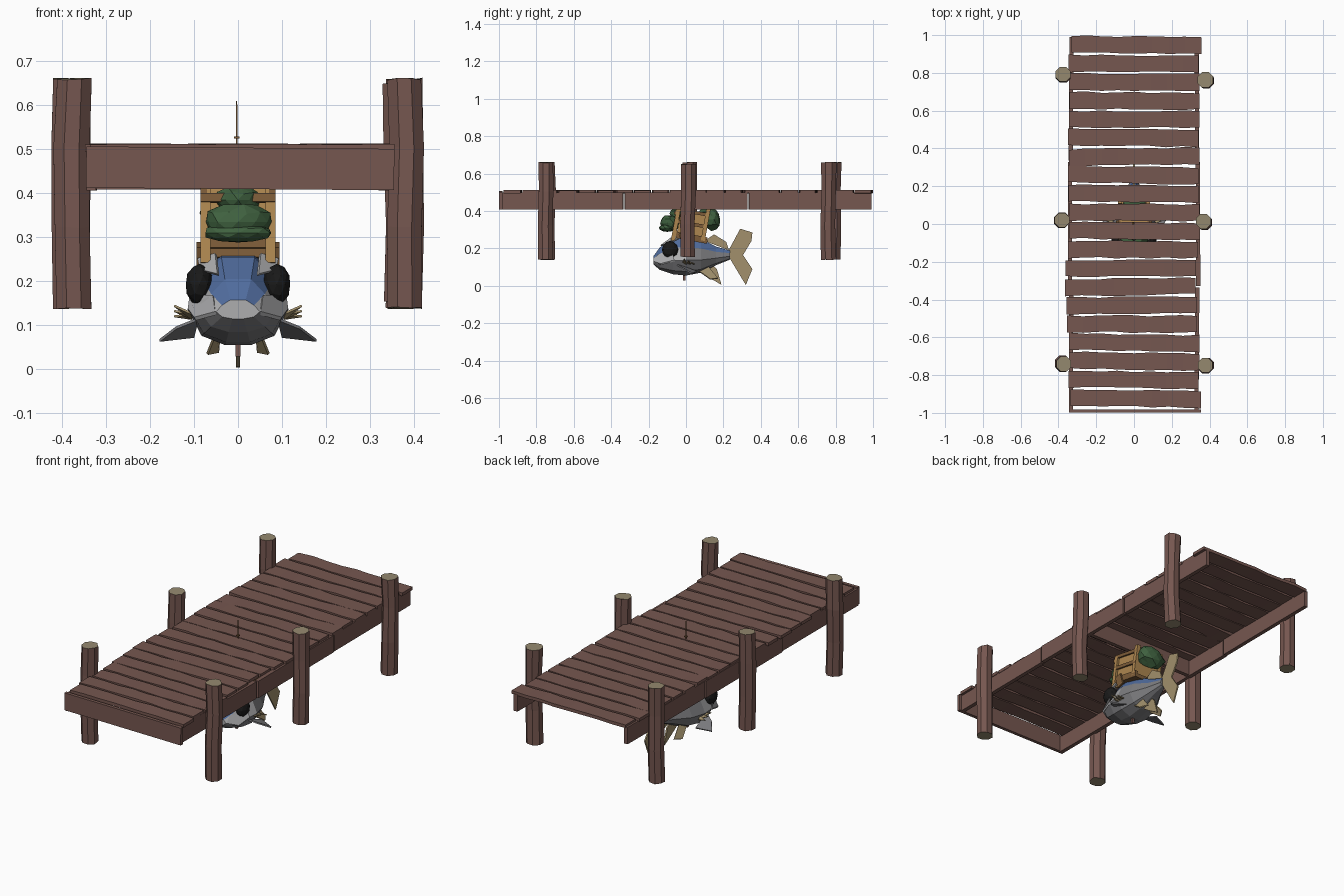
import bpy, bmesh, math, random
from mathutils import Vector, Matrix

random.seed(4)
cube = bpy.data.objects.get("Cube")
if cube:
    bpy.data.objects.remove(cube)


def material(name, r, g, b):
    m = bpy.data.materials.new(name)
    m.use_nodes = True
    m.diffuse_color = (r, g, b, 1)
    m.node_tree.nodes["Principled BSDF"].inputs["Base Color"].default_value = (r, g, b, 1)
    return m


wood = material("brown wood", .18, .095, .08)
cut_wood = material("pale cut wood", .30, .25, .16)
blue = material("blue scales", .08, .15, .34)
grey = material("grey scales", .20, .20, .21)
pale = material("light grey skin", .42, .42, .43)
tan = material("tan fabric", .42, .24, .08)
dark_tan = material("dark leather", .20, .105, .04)
green = material("green cloth", .05, .12, .05)
black = material("black eye", .01, .01, .01)
fin_tan = material("beige fin", .36, .28, .15)


def finish(name, bm, mats):
    bmesh.ops.recalc_face_normals(bm, faces=bm.faces)
    mesh = bpy.data.meshes.new(name)
    bm.to_mesh(mesh)
    bm.free()
    for m in mats:
        mesh.materials.append(m)
    ob = bpy.data.objects.new(name, mesh)
    bpy.context.collection.objects.link(ob)
    return ob


def loft(name, rings, mats, rule=None):
    """Skin equal rings of points and close both ends."""
    bm = bmesh.new()
    vs = [[bm.verts.new(p) for p in ring] for ring in rings]
    n = len(vs[0])
    for a, b in zip(vs, vs[1:]):
        for i in range(n):
            j = (i + 1) % n
            bm.faces.new((a[i], a[j], b[j], b[i]))
    bm.faces.new(vs[0])
    bm.faces.new(vs[-1])
    bmesh.ops.recalc_face_normals(bm, faces=bm.faces)
    if rule:
        for f in bm.faces:
            f.material_index = rule(f)
    return finish(name, bm, mats)


def plate(name, pts, thick, mat):
    """Flat outline thickened along its own normal."""
    pts = [Vector(p) for p in pts]
    n = (pts[1] - pts[0]).cross(pts[2] - pts[0]).normalized() * thick / 2
    return loft(name, [[p - n for p in pts], [p + n for p in pts]], [mat])


def box(name, centre, size, mat, rot=(0, 0, 0), taper=1):
    bm = bmesh.new()
    bmesh.ops.create_cube(bm, size=1)
    for v in bm.verts:
        if v.co.z > 0:
            v.co.x *= taper
            v.co.y *= taper
        v.co = Vector(a * b for a, b in zip(v.co, size))
    ob = finish(name, bm, [mat])
    ob.location, ob.rotation_euler = centre, rot
    return ob


def blob(name, centre, size, mat, rough=0.0, subdiv=2):
    bm = bmesh.new()
    bmesh.ops.create_icosphere(bm, subdivisions=subdiv, radius=1)
    for v in bm.verts:
        v.co *= 1 + random.uniform(-rough, rough)
        v.co = Vector(a * b for a, b in zip(v.co, size))
    ob = finish(name, bm, [mat])
    ob.location = centre
    return ob


def jit(a):
    return random.uniform(-a, a)


# Deck planks with ragged long edges
shifts = {0: .015, 7: -.004, 11: -.004, 12: -.018, 13: -.018, 14: -.015, 15: -.012, 19: .008}
for i in range(20):
    y = .948 - .0985 * i
    s = shifts.get(i, 0) + jit(.004)
    tilt = jit(.012)
    rings = []
    for k in range(9):
        t = k / 4 - 1
        x = s + t * .345
        lo, hi = y - .044 + jit(.004) + tilt * t / 2, y + .044 + jit(.004) + tilt * t / 2
        z = .512 + jit(.0015)
        rings.append([(x, lo, z - .017), (x, hi, z - .017), (x, hi, z), (x, lo, z)])
    loft("deck_plank", rings, [wood])

# Side beams in three lengths, front board and middle crossbeam
for side in (-1, 1):
    for k in (-1, 0, 1):
        box("side_beam", (side * (.333 + .006 * (k == 0)), k * .663, .453),
            (.022, .655, .092), wood, (0, 0, jit(.008)))
box("front_board", (.005, -.99, .457), (.70, .018, .094), wood, (0, .008, 0))
box("middle_crossbeam", (0, .045, .453), (.65, .022, .088), wood)

# Eight-sided posts, gently crooked, with pale ends
posts = [(-.375, .79), (.38, .76), (-.382, .02), (.372, .01), (-.375, -.74), (.38, -.75)]
for px, py in posts:
    low, high = (.155, .65) if py == .01 else (.14, .66)
    rings = []
    for t in (0, .35, .7, 1):
        cx, cy, r = px + jit(.004), py + jit(.004), .043 + jit(.002)
        rings.append([(cx + r * math.cos(a), cy + r * math.sin(a), low + t * (high - low) + jit(.003))
                      for a in [math.tau * (j + .5) / 8 for j in range(8)]])
    loft("dock_post", rings, [wood, cut_wood], lambda f: int(abs(f.normal.z) > .8))

# Fish body: one half section mirrored, lofted from snout to tail root
half = [(.35, 1), (.72, .72), (1, .38), (.72, .1), (.25, 0)]
section = half + [(-x, z) for x, z in reversed(half)]
stations = [(-.175, .115, .158, .05), (-.14, .085, .205, .085), (-.07, .062, .255, .108),
            (0, .055, .27, .115), (.08, .07, .25, .095), (.16, .11, .21, .05), (.235, .14, .188, .018)]
rings = [[(sx * w, y, b + sz * (t - b)) for sx, sz in section] for y, b, t, w in stations]


def scales(f):
    c, n = f.calc_center_median(), f.normal
    if n.z > .45:
        return 0
    return 1 if n.z > -.15 and c.y < .02 else 2


loft("fish_body", rings, [blue, pale, grey], scales)

# Tail, back and belly fins
plate("tail_fin", [(0, y, z) for y, z in
      [(.225, .185), (.29, .305), (.355, .285), (.35, .24), (.305, .165),
       (.355, .09), (.32, .004), (.235, .145)]], .008, fin_tan)
plate("back_fin", [(0, .10, .24), (0, .15, .275), (0, .215, .235), (0, .23, .19)], .008, fin_tan)
plate("belly_fin", [(0, .07, .08), (0, .13, .04), (0, .19, .005), (0, .165, .09), (0, .13, .12)],
      .008, fin_tan)
box("chin_barbel", (0, -.01, .046), (.012, .012, .034), wood)

for s in (-1, 1):
    # Eye, cheek and brow on each side
    blob("eye", (s * .088, -.085, .193), (.032, .044, .047), black)
    plate("cheek", [(s * .05, -.172, .128), (s * .098, -.135, .115), (s * .112, -.06, .135),
                    (s * .108, -.07, .165), (s * .055, -.15, .165)], .009, pale)
    plate("brow", [(s * .045, -.135, .215), (s * .05, -.07, .262), (s * .09, -.04, .25),
                   (s * .085, -.10, .225)], .008, pale)
    # Side fins
    plate("side_fin", [(s * .09, -.05, .115), (s * .14, -.02, .095), (s * .178, .03, .066),
                       (s * .10, .06, .075)], .007, grey)
    for k in range(3):
        plate("gill_frill", [(s * .10, -.02 + k * .02, .125), (s * .145, -.01 + k * .025, .145 - k * .012),
                             (s * .105, .005 + k * .02, .115)], .005, fin_tan)
    plate("rear_belly_fin", [(s * .05, .06, .085), (s * .07, .13, .035), (s * .045, .17, .04),
                             (s * .04, .12, .10)], .006, fin_tan)

# Framed pack on the fish's back
tip = (-.18, 0, 0)
box("pack_body", (0, .035, .325), (.15, .15, .15), tan, tip)
for s in (-1, 1):
    for y in (-.055, .105):
        box("pack_corner", (s * .074, y, .325), (.022, .022, .17), tan, tip)
    for z in (.265, .33, .395):
        box("pack_side_rail", (s * .078, .03, z), (.014, .17, .018), dark_tan, tip)
    box("pack_strap", (s * .088, -.01, .25), (.012, .04, .07), dark_tan, (.3, 0, 0))
for z in (.285, .34, .39):
    box("pack_front_rail", (0, -.055, z), (.17, .016, .02), dark_tan, tip)
box("pack_base", (0, .03, .25), (.17, .17, .02), dark_tan, tip)

# Bundled cloth in front of and behind the pack
blob("front_bundle", (0, -.085, .335), (.076, .055, .044), green, .1)
blob("front_bundle_base", (0, -.10, .31), (.08, .045, .022), green, .06)
blob("front_bundle_top", (0, -.04, .385), (.05, .045, .032), green, .12)
blob("rear_bundle", (0, .135, .355), (.085, .05, .058), green, .12)
blob("rear_bundle_top", (0, .11, .395), (.06, .04, .025), green, .1)

# Thin rod rising through the deck
box("rod", (-.003, .005, .50), (.005, .005, .22), dark_tan, taper=.5)
box("rod_guide", (-.003, .005, .527), (.013, .013, .005), dark_tan)
